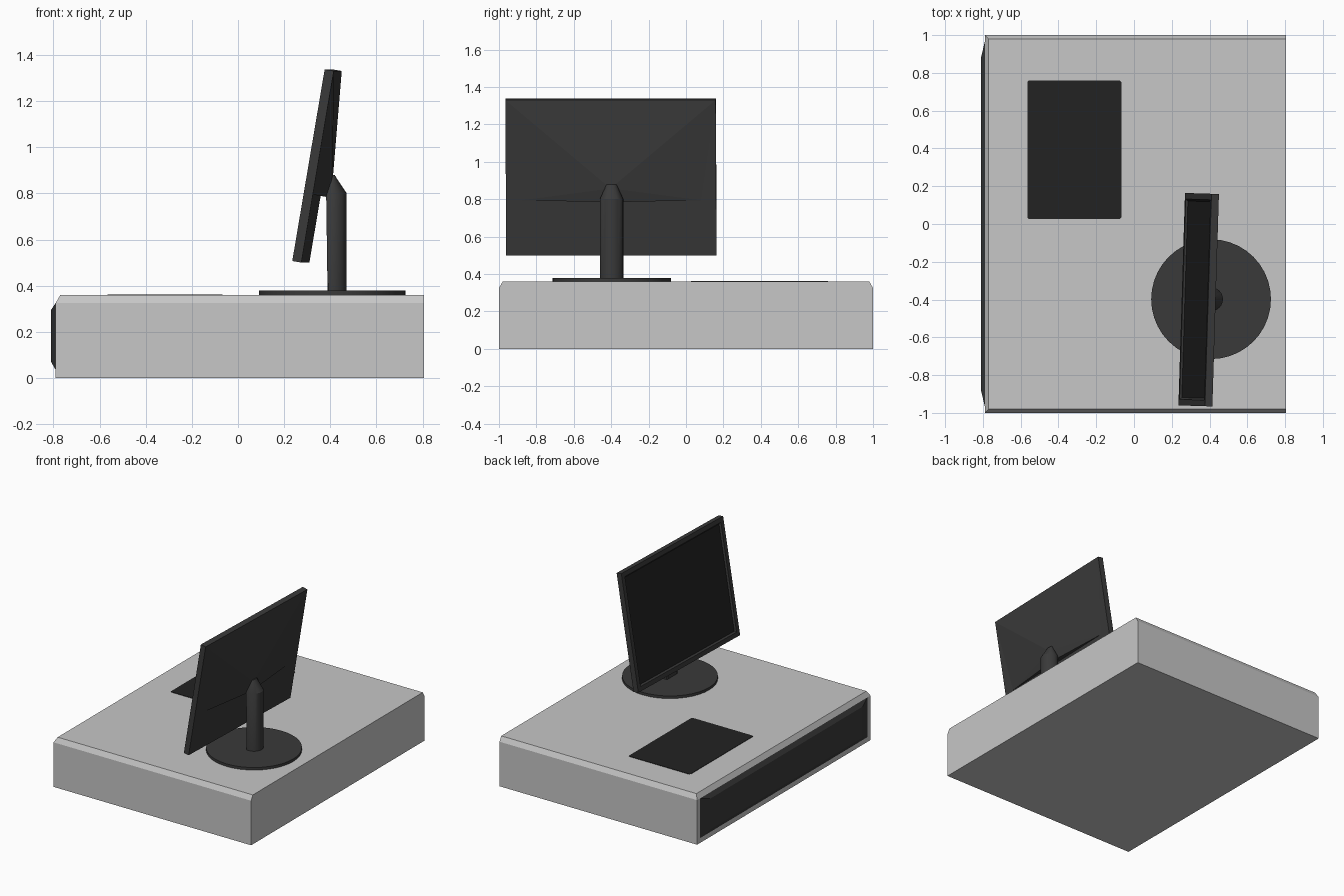
import bpy, bmesh, math
from mathutils import Matrix

if "Cube" in bpy.data.objects:
    bpy.data.objects.remove(bpy.data.objects["Cube"])


def material(name, value):
    m = bpy.data.materials.new(name)
    m.diffuse_color = (value, value, value, 1)
    m.use_nodes = True
    m.node_tree.nodes["Principled BSDF"].inputs["Base Color"].default_value = m.diffuse_color
    return m


LIGHT = material("light_grey", 0.57)
DARK = material("dark_grey", 0.042)
BLACK = material("near_black", 0.016)


def make(name, verts, faces, mats, matrix=None, smooth=False):
    bm = bmesh.new()
    vs = [bm.verts.new(v) for v in verts]
    for f in faces:
        bm.faces.new([vs[i] for i in f])
    bmesh.ops.recalc_face_normals(bm, faces=bm.faces[:])
    me = bpy.data.meshes.new(name)
    bm.to_mesh(me)
    bm.free()
    for m in mats:
        me.materials.append(m)
    ob = bpy.data.objects.new(name, me)
    bpy.context.collection.objects.link(ob)
    if matrix:
        ob.matrix_world = matrix
    if smooth:
        bpy.ops.object.select_all(action='DESELECT')
        ob.select_set(True)
        bpy.context.view_layer.objects.active = ob
        bpy.ops.object.shade_smooth_by_angle(angle=math.radians(30))
    return ob


def loft(name, rings, mats, matrix=None, smooth=False):
    """Skin equal-length rings of points and cap both ends."""
    n = len(rings[0])
    verts = [p for r in rings for p in r]
    faces = [list(range(n)), [(len(rings) - 1) * n + i for i in range(n)]]
    for k in range(len(rings) - 1):
        for i in range(n):
            j = (i + 1) % n
            faces.append([k * n + i, k * n + j, (k + 1) * n + j, (k + 1) * n + i])
    return make(name, verts, faces, mats, matrix, smooth)


def rect(x0, x1, y0, y1, z):
    return [(x0, y0, z), (x1, y0, z), (x1, y1, z), (x0, y1, z)]


# Case body, chamfered on three top edges
loft("case_body", [rect(-0.79, 0.806, -1, 1, 0),
                   rect(-0.79, 0.806, -1, 1, 0.325),
                   rect(-0.77, 0.806, -0.98, 0.98, 0.36)], [LIGHT])


# Sloped front panel on the -x side
def panel_ring(x, y, z0, z1):
    return [(x, -y, z0), (x, y, z0), (x, y, z1), (x, -y, z1)]


loft("front_panel", [panel_ring(-0.785, 0.965, 0.035, 0.325),
                     panel_ring(-0.79, 0.965, 0.035, 0.325),
                     panel_ring(-0.81, 0.88, 0.07, 0.295)], [DARK])

# Thin dark plate on the case top, with nipped corners
px0, px1, py0, py1, c = -0.565, -0.067, 0.027, 0.76, 0.008
outline = [(px0 + c, py0), (px1 - c, py0), (px1, py0 + c), (px1, py1 - c),
           (px1 - c, py1), (px0 + c, py1), (px0, py1 - c), (px0, py0 + c)]
loft("top_plate", [[(x, y, z) for x, y in outline] for z in (0.358, 0.363)], [BLACK])

# Round stand foot
CX, CY = 0.408, -0.398


def circle(r, z, n=40, cut=None):
    pts = []
    for i in range(n):
        a = 2 * math.pi * i / n
        x = r * math.cos(a)
        pts.append((CX + (x if cut is None else max(x, cut)), CY + r * math.sin(a), z))
    return pts


loft("stand_foot", [circle(0.317, 0.358), circle(0.317, 0.379)], [DARK], smooth=True)

# Flat-fronted pole tapering to the hinge
tip = [(CX + 0.003 + (x - CX) * 0.12, CY + (y - CY) * 0.42, 0.88)
       for x, y, z in circle(0.063, 0, 24, -0.026)]
loft("stand_pole", [circle(0.063, 0.375, 24, -0.02), circle(0.063, 0.80, 24, -0.026), tip],
     [DARK], smooth=True)

# Tilted monitor frame: local x = depth, y = width, z = up the slab
H, W, T = 0.842, 0.5625, 0.04
TILT = (Matrix.Translation((0.2525, CY, 0.507))
        @ Matrix.Rotation(math.radians(-1.77), 4, 'Z')
        @ Matrix.Rotation(math.radians(9.6), 4, 'Y'))


def frame_ring(x, inset):
    w, lo, hi = W - inset, inset, H - inset
    return [(x, -w, lo), (x, w, lo), (x, w, hi), (x, -w, hi)]


# Monitor casing with a shallow recessed screen
mon = loft("monitor_casing", [frame_ring(0.01, 0.042), frame_ring(0, 0.032),
                              frame_ring(0, 0), frame_ring(T, 0)], [DARK, BLACK], TILT)
for p in mon.data.polygons:
    if p.normal.x < -0.9 and abs(p.center.x - 0.01) < 0.001:
        p.material_index = 1

# Pyramid bulge on the monitor back, with an undercut ledge
B = 0.48
make("monitor_back_bulge",
     [(T, -W, H), (T, W, H), (T, B, 0.298), (T, -B, 0.298),
      (0.097, 0, 0.372), (0.088, 0, 0.296)],
     [(0, 1, 4), (1, 2, 4), (2, 5, 4), (5, 3, 4), (3, 0, 4), (2, 3, 5), (0, 3, 2, 1)],
     [DARK], TILT)
